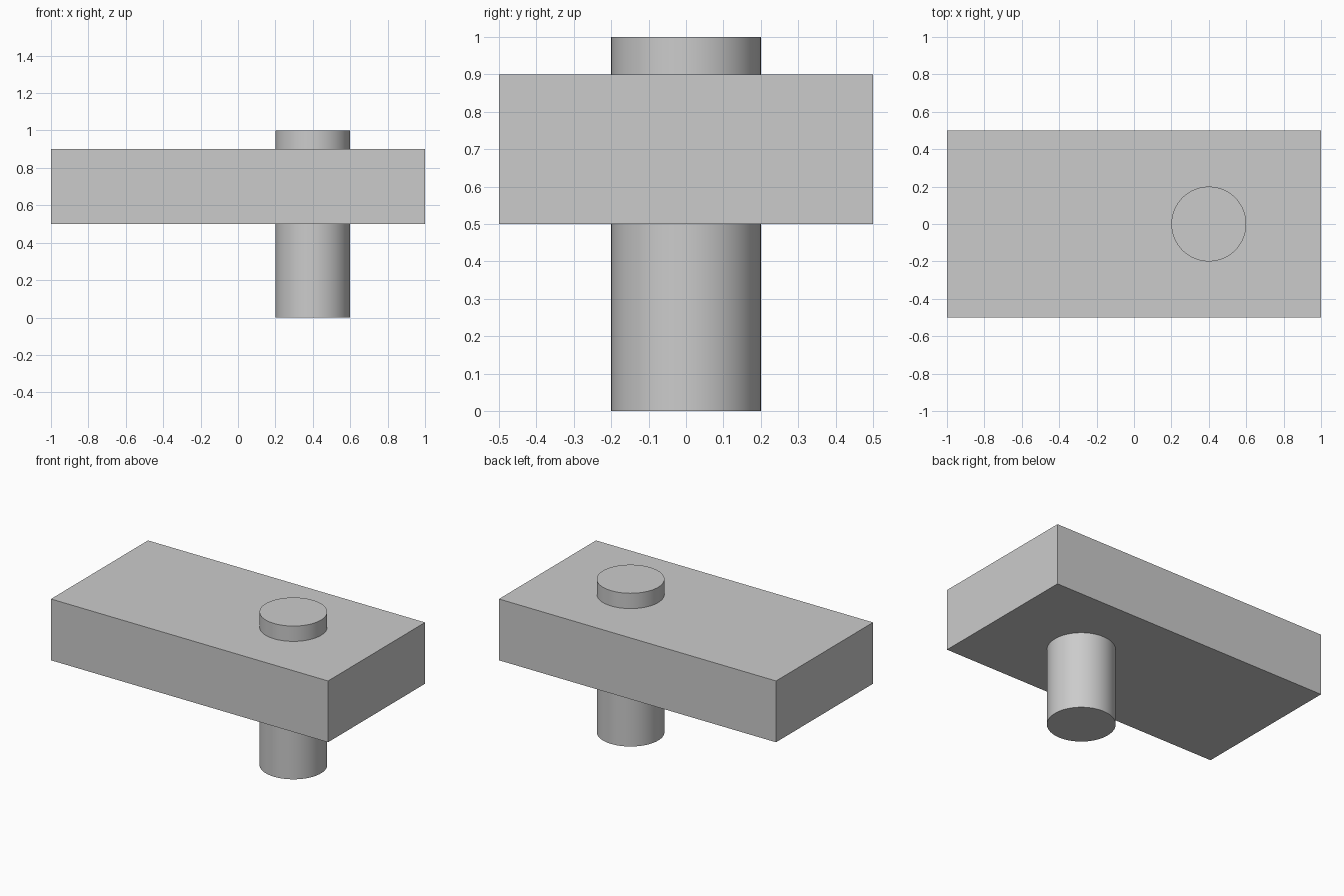
import bpy
import math

cube = bpy.data.objects.get("Cube")
if cube:
    bpy.data.objects.remove(cube, do_unlink=True)

# Single light grey finish
GREY = (0.6, 0.6, 0.6, 1.0)
grey = bpy.data.materials.new("light_grey")
grey.use_nodes = True
grey.diffuse_color = GREY
grey.node_tree.nodes["Principled BSDF"].inputs["Base Color"].default_value = GREY


def finish(name):
    obj = bpy.context.object
    obj.name = name
    obj.data.materials.append(grey)
    return obj


# Rectangular slab
bpy.ops.mesh.primitive_cube_add(size=1, location=(0, 0, 0.7))
slab = finish("slab")
slab.scale = (2, 1, 0.4)
bpy.ops.object.transform_apply(location=False, rotation=False, scale=True)

# Round pin passing through the slab, off centre
bpy.ops.mesh.primitive_cylinder_add(vertices=96, radius=0.2, depth=1,
                                    location=(0.4, 0, 0.5))
pin = finish("pin")
bpy.ops.object.shade_smooth_by_angle(angle=math.radians(30))
